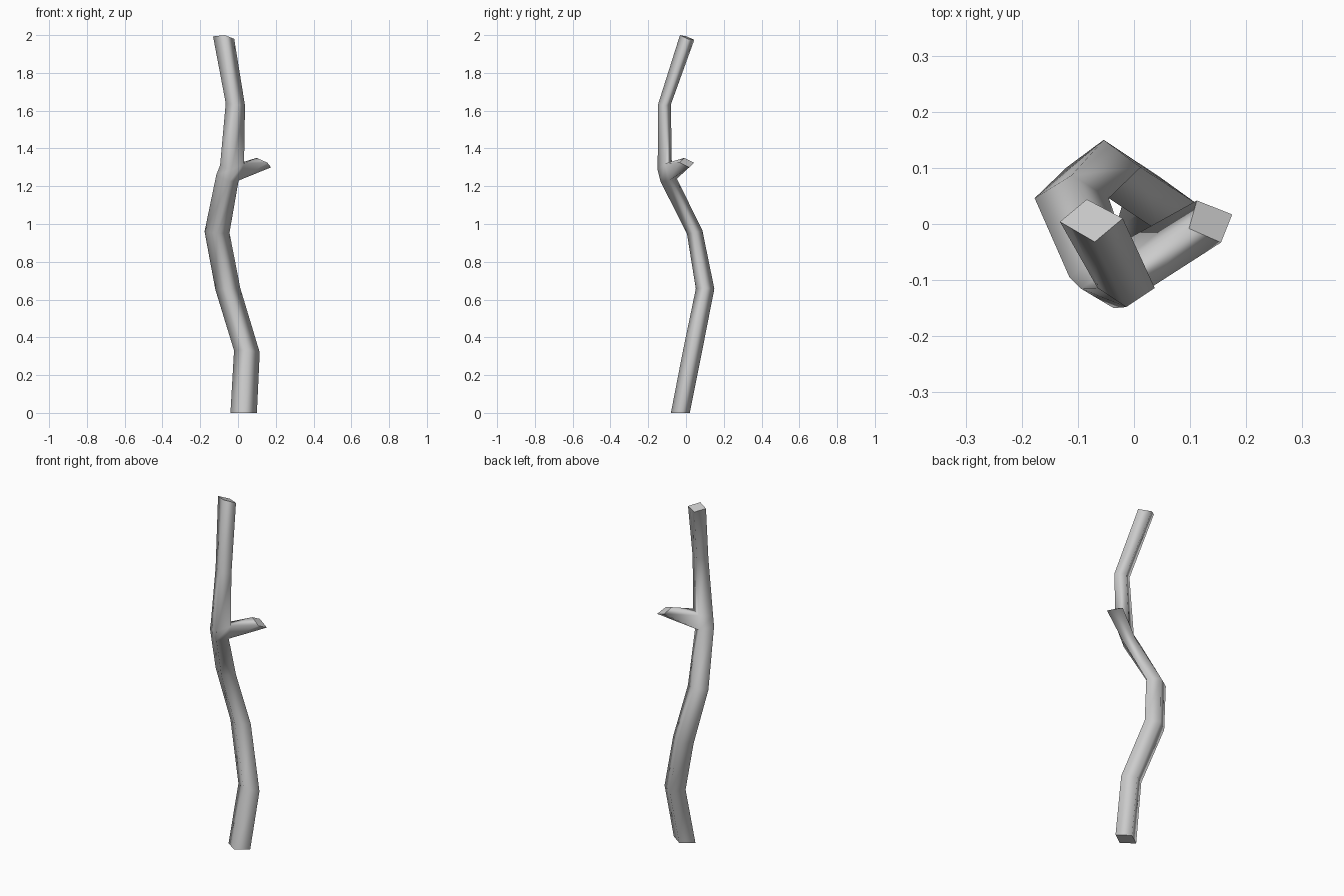
import bpy, bmesh

if "Cube" in bpy.data.objects:
    bpy.data.objects.remove(bpy.data.objects["Cube"])

bm = bmesh.new()

def ring(*corners):
    return [bm.verts.new(c) for c in corners]

def diamond(x, y, z, rx, ry, tx=0.0, ty=0.0):
    # corners: left, front, right, back; tx / ty tilt the ring
    return ring((x - rx, y, z - tx), (x, y - ry, z - ty),
                (x + rx, y, z + tx), (x, y + ry, z + ty))

def bridge(a, b, skip=None):
    for i in range(4):
        if i != skip:
            j = (i + 1) % 4
            bm.faces.new((a[i], a[j], b[j], b[i]))

# trunk cross-sections from the ground up
lower = ring((-0.095, -0.095, 1.26), (0, 0, 0), (0, 0, 0), (0, 0, 0))
lower[0].co = (-0.115, -0.095, 1.26)
lower[1].co = (-0.045, -0.135, 1.225)
lower[2].co = (0.003, -0.09, 1.23)
lower[3].co = (-0.05, -0.048, 1.24)
upper = ring((-0.095, -0.115, 1.31), (-0.036, -0.15, 1.285),
             (0.032, -0.112, 1.32), (-0.03, -0.075, 1.31))
trunk = [
    diamond(0.03, -0.03, 0.0, 0.07, 0.05),
    diamond(0.047, 0.034, 0.325, 0.068, 0.049, -0.005, -0.01),
    diamond(-0.054, 0.101, 0.657, 0.066, 0.049, 0.004),
    diamond(-0.111, 0.046, 0.957, 0.066, 0.041, -0.003, 0.008),
    lower,
    upper,
    diamond(-0.014, -0.114, 1.633, 0.051, 0.034, -0.006),
    ring((-0.132, 0.004, 1.993), (-0.07, -0.032, 2.0),
         (-0.02, 0.01, 1.98), (-0.084, 0.044, 1.975)),
]
for a, b in zip(trunk, trunk[1:]):
    bridge(a, b, skip=2 if a is lower else None)

# side stub grows from the open face at the fork
base = [lower[2], upper[2], upper[3], lower[3]]
tip = ring((0.175, 0.017, 1.30), (0.155, -0.033, 1.325),
           (0.098, -0.008, 1.35), (0.112, 0.042, 1.325))
bridge(base, tip)

for f in bm.faces:
    f.smooth = True

# flat cut ends
for end in (trunk[0], trunk[-1], tip):
    cap = bm.faces.new(end)
    for e in cap.edges:
        e.smooth = False

bmesh.ops.recalc_face_normals(bm, faces=bm.faces[:])
mesh = bpy.data.meshes.new("branch")
bm.to_mesh(mesh)
bm.free()
branch = bpy.data.objects.new("branch", mesh)
bpy.context.collection.objects.link(branch)
